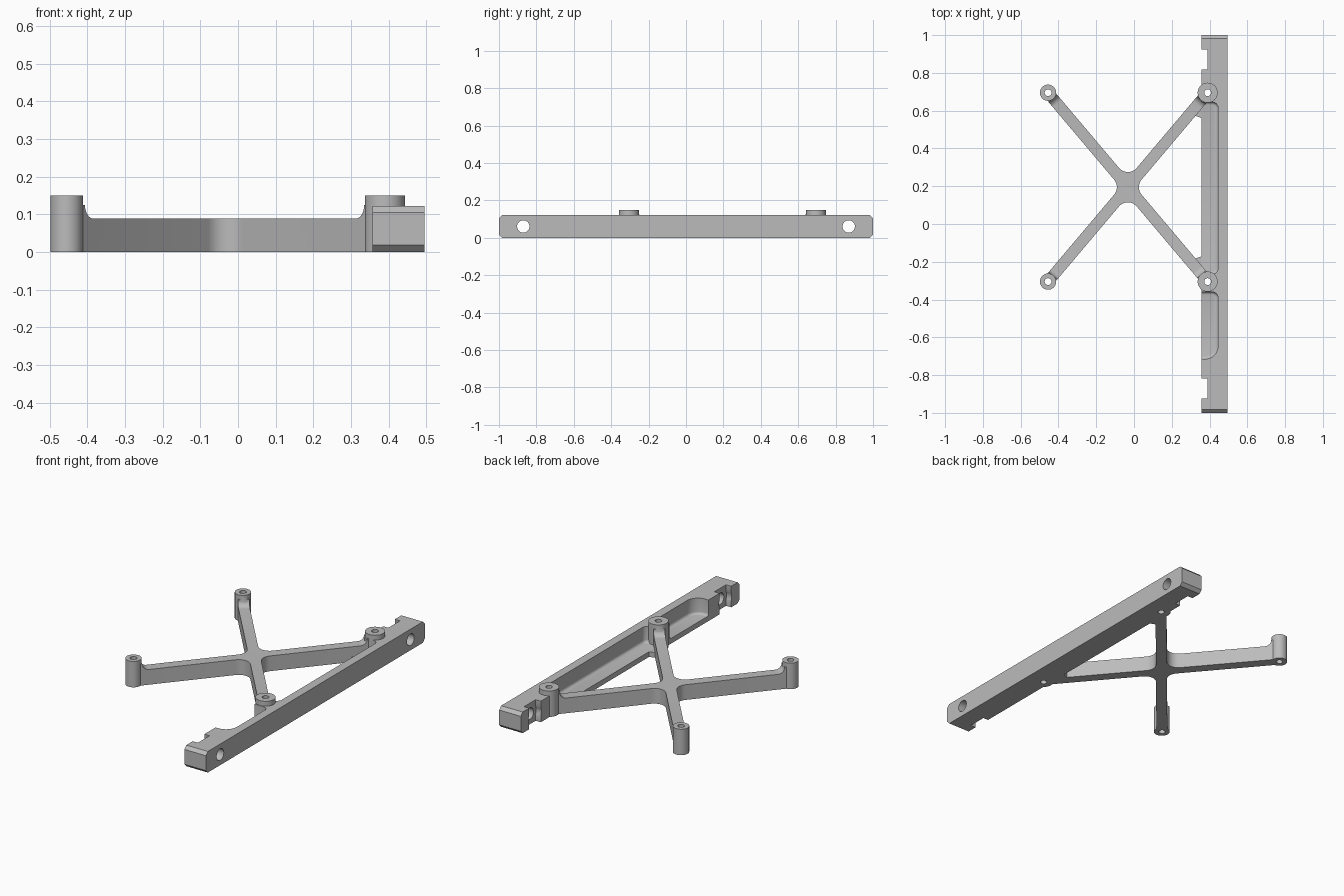
import bpy, bmesh
from math import pi, sin, cos, atan2
from mathutils import Vector

if "Cube" in bpy.data.objects:
    bpy.data.objects.remove(bpy.data.objects["Cube"], do_unlink=True)

grey = bpy.data.materials.new("plain_grey")
grey.use_nodes = True
colour = (0.5, 0.5, 0.5, 1)
grey.diffuse_color = colour
grey.node_tree.nodes["Principled BSDF"].inputs["Base Color"].default_value = colour


def make(name, bm):
    bmesh.ops.recalc_face_normals(bm, faces=bm.faces)
    mesh = bpy.data.meshes.new(name)
    bm.to_mesh(mesh)
    bm.free()
    mesh.materials.append(grey)
    ob = bpy.data.objects.new(name, mesh)
    bpy.context.collection.objects.link(ob)
    return ob


def prism(name, outline, z0, z1, floor_fillet=0):
    bm = bmesh.new()
    base = bm.faces.new([bm.verts.new((p[0], p[1], z0)) for p in outline])
    rim = list(base.edges)
    top = bmesh.ops.extrude_face_region(bm, geom=[base], use_keep_orig=True)["geom"]
    bmesh.ops.translate(bm, vec=(0, 0, z1 - z0),
                        verts=[v for v in top if isinstance(v, bmesh.types.BMVert)])
    if floor_fillet:
        bmesh.ops.bevel(bm, geom=rim, offset=floor_fillet, segments=4,
                        profile=0.5, affect='EDGES')
    return make(name, bm)


def box(name, x0, x1, y0, y1, z0, z1):
    return prism(name, [(x0, y0), (x1, y0), (x1, y1), (x0, y1)], z0, z1)


def cylinder(name, r, centre, depth, along_x=False):
    bpy.ops.mesh.primitive_cylinder_add(vertices=40, radius=r, depth=depth, location=centre,
                                        rotation=(0, pi / 2 if along_x else 0, 0))
    ob = bpy.context.object
    ob.name = name
    ob.data.materials.append(grey)
    return ob


def combine(ob, others, operation):
    for other in others:
        other.hide_render = True
        mod = ob.modifiers.new(operation.lower(), 'BOOLEAN')
        mod.operation, mod.solver, mod.object = operation, 'EXACT', other
    bpy.context.view_layer.update()
    graph = bpy.context.evaluated_depsgraph_get()
    mesh = bpy.data.meshes.new_from_object(ob.evaluated_get(graph))
    ob.modifiers.clear()
    ob.data = mesh
    for other in others:
        bpy.data.objects.remove(other, do_unlink=True)


def arc(cx, cy, r, a0, a1, n=8):
    return [(cx + r * cos(a0 + (a1 - a0) * i / n), cy + r * sin(a0 + (a1 - a0) * i / n))
            for i in range(n + 1)]


RAIL_X0, RAIL_X1, RAIL_H = 0.357, 0.495, 0.122
HUB = Vector((-0.0325, 0.195))
ARM_H, HALF_W, BOSS_H = 0.088, 0.03, 0.15
bosses = [(x, y, r) for x, r in ((-0.455, 0.043), (0.39, 0.053)) for y in (0.695, -0.305)]

# Rail with chamfered ends
bm = bmesh.new()
bmesh.ops.create_cube(bm, size=1)
for v in bm.verts:
    v.co = (RAIL_X1 if v.co.x > 0 else RAIL_X0, 2 * v.co.y, RAIL_H if v.co.z > 0 else 0)
ends = [e for e in bm.edges if abs(e.verts[0].co.y - e.verts[1].co.y) < 0.01
        and abs(e.verts[0].co.z - e.verts[1].co.z) < 0.01]
bmesh.ops.bevel(bm, geom=ends, offset=0.018, segments=1, affect='EDGES')
rail = make("rail", bm)


# Open-sided pockets, end notches and bolt holes
def pocket(y0, y1, r0, r1, x=0.445):
    pts = [(0.3, y0)] + arc(x - r0, y0 + r0, r0, -pi / 2, 0)
    pts += arc(x - r1, y1 - r1, r1, 0, pi / 2) + [(0.3, y1)]
    return prism("pocket_cutter", pts, 0.03, 0.2, 0.015)


cutters = [pocket(-0.715, -0.36, 0.07, 0.03), pocket(-0.265, 0.645, 0.03, 0.03)]
for s in (-1, 1):
    y = 0.87 * s
    cutters += [box("notch_cutter", 0.3, 0.39, y - 0.053, y + 0.053, -0.1, 0.2),
                cylinder("recess_cutter", 0.058, (0.34, y, 0.061), 0.1, True),
                cylinder("bolt_cutter", 0.033, (0.43, y, 0.061), 0.3, True)]
combine(rail, cutters, 'DIFFERENCE')

# Crossed arms with rounded inner corners
dirs = sorted([Vector((x, y)) - HUB for x, y, r in bosses], key=lambda d: atan2(d.y, d.x))
outline = []
R = 0.061
for i, d in enumerate(dirs):
    u, w = d.normalized(), dirs[(i + 1) % 4].normalized()
    side = Vector((-u.y, u.x))
    outline += [HUB + d - side * HALF_W, HUB + d + side * HALF_W]
    half = u.angle(w) / 2
    c = HUB + (u + w).normalized() * (HALF_W + R) / sin(half)
    mid = atan2(-(u + w).y, -(u + w).x)
    sweep = pi / 2 - half
    outline += arc(c.x, c.y, R, mid + sweep, mid - sweep)
arms = prism("crossed_arms", outline, 0, ARM_H)

# Curved rise from each arm up to its boss
rises = []
for x, y, r in bosses:
    back = (HUB - Vector((x, y))).normalized()
    side = Vector((-back.y, back.x)) * HALF_W
    d0, rise = r - 0.003, 0.036
    profile = [(0, 0.04), (0, ARM_H + rise)]
    profile += arc(d0 + rise, ARM_H + rise, rise, pi, 1.5 * pi) + [(d0 + rise, 0.04)]
    bm = bmesh.new()
    rings = []
    for s in (-1, 1):
        flat = [Vector((x, y)) + back * d + side * s for d, z in profile]
        rings.append([bm.verts.new((p.x, p.y, z)) for p, (d, z) in zip(flat, profile)])
        bm.faces.new(rings[-1])
    n = len(profile)
    for i in range(n):
        j = (i + 1) % n
        bm.faces.new((rings[0][i], rings[0][j], rings[1][j], rings[1][i]))
    rises.append(make("rise", bm))

# Bosses and the small webs joining arms to the rail
posts = [cylinder("boss", r, (x, y, BOSS_H / 2), BOSS_H) for x, y, r in bosses]
webs = [prism("web", [(0.325, HUB.y + s * 0.378), (0.36, HUB.y + s * 0.365),
                      (0.36, HUB.y + s * 0.43)], 0, 0.03) for s in (-1, 1)]
combine(arms, rises + posts + webs, 'UNION')

# Screw holes through bosses and rail
for part in (arms, rail):
    combine(part, [cylinder("screw_cutter", 0.018, (x, y, 0.07), 0.4) for x, y, r in bosses],
            'DIFFERENCE')

for ob in (rail, arms):
    bpy.ops.object.select_all(action='DESELECT')
    ob.select_set(True)
    bpy.context.view_layer.objects.active = ob
    bpy.ops.object.shade_smooth_by_angle(angle=0.52)
